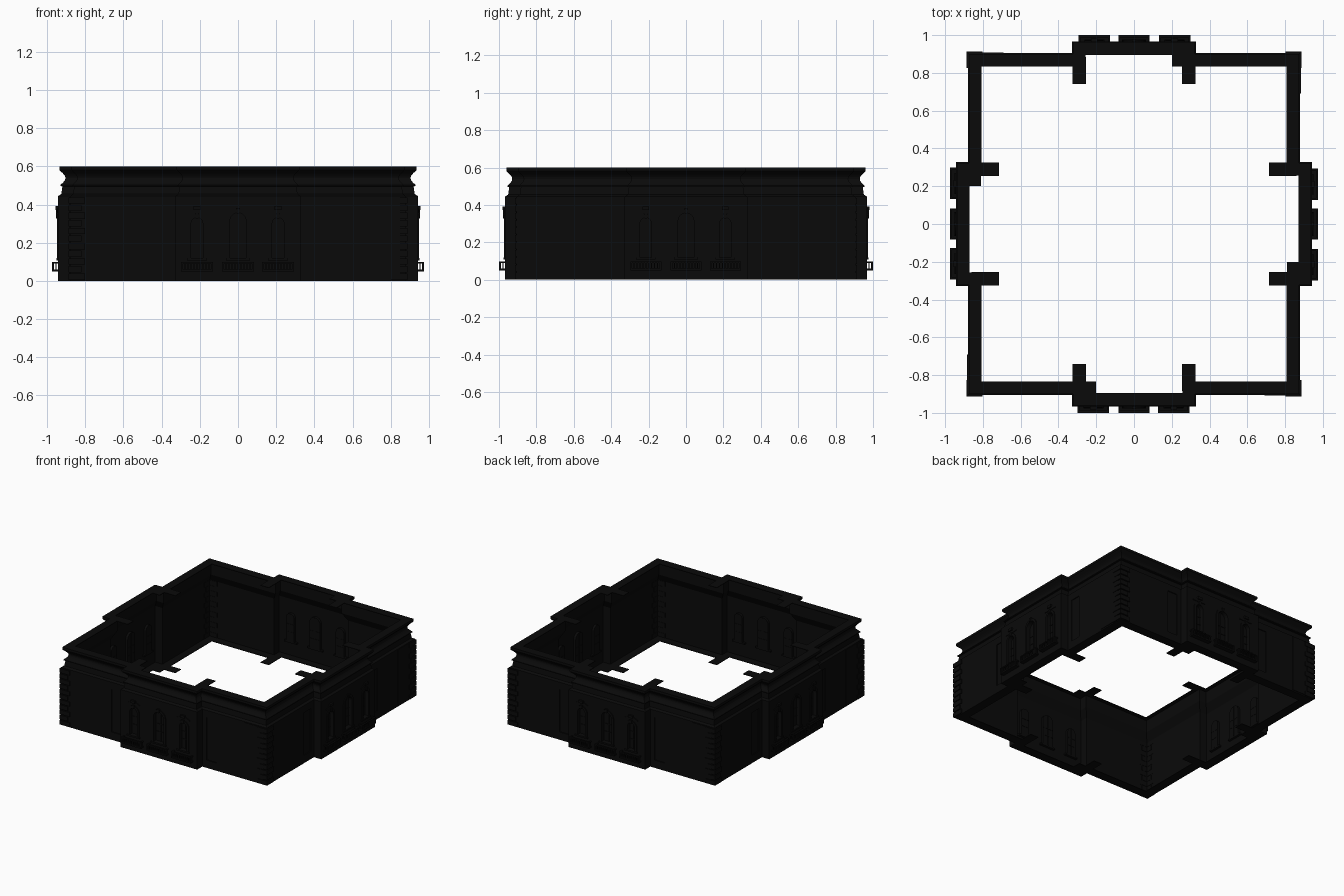
import bpy, bmesh, math
from mathutils import Matrix, Vector

if "Cube" in bpy.data.objects:
    bpy.data.objects.remove(bpy.data.objects["Cube"])

HALF_W, HALF_D, TOP = 0.88, 0.905, 0.6
BAY_W, BAY_OUT = 0.328, 0.062
WINDOWS = [(-0.215, 0.031, 0.30), (0.0, 0.042, 0.315), (0.21, 0.031, 0.30)]

mat = bpy.data.materials.new("dark_stone")
mat.diffuse_color = (0.003, 0.003, 0.003, 1)
mat.use_nodes = True
mat.node_tree.nodes["Principled BSDF"].inputs["Base Color"].default_value = mat.diffuse_color


def side(k):
    """Facade k: (distance of wall face, half length, placement of local x/out/z)."""
    d, l = (HALF_D, HALF_W) if k % 2 == 0 else (HALF_W, HALF_D)
    return d, l, Matrix.Rotation(k * math.pi / 2, 4, 'Z')


def put(m, x, out, z):
    return m @ Vector((x, -out, z))


def finish(bm, name):
    bmesh.ops.recalc_face_normals(bm, faces=bm.faces)
    me = bpy.data.meshes.new(name)
    bm.to_mesh(me)
    bm.free()
    me.materials.append(mat)
    ob = bpy.data.objects.new(name, me)
    bpy.context.collection.objects.link(ob)
    return ob


def prism(bm, m, outline, o0, o1):
    """Extrude an (x, z) outline from o0 to o1 along the facade's outward axis."""
    a = [bm.verts.new(put(m, x, o0, z)) for x, z in outline]
    b = [bm.verts.new(put(m, x, o1, z)) for x, z in outline]
    bm.faces.new(a)
    bm.faces.new(b[::-1])
    n = len(a)
    for i in range(n):
        bm.faces.new((a[i], b[i], b[(i + 1) % n], a[(i + 1) % n]))


def box(bm, m, x0, x1, o0, o1, z0, z1):
    prism(bm, m, [(x0, z0), (x1, z0), (x1, z1), (x0, z1)], o0, o1)


def arc(cx, r, z, n=10):
    return [(cx + r * math.cos(math.pi * i / n), z + r * math.sin(math.pi * i / n))
            for i in range(n + 1)]


def arch(cx, r, z0, z1):
    return [(cx - r, z0), (cx + r, z0)] + arc(cx, r, z1)


# Thin facade walls with cornice, floor ledge and top ledge: one profile swept round the plan
def ring(bm, o, z):
    vs = []
    for k in range(4):
        d, l, m = side(k)
        b = BAY_W + o
        for x, out in ((-l - o, d + o), (-b, d + o), (-b, d + BAY_OUT + o),
                       (b, d + BAY_OUT + o), (b, d + o)):
            vs.append(bm.verts.new(put(m, x, out, z)))
    return vs


cove = [(-0.012 - 0.026 * math.sin(math.pi * i / 8), 0.503 + 0.072 * i / 8) for i in range(9)]
profile = [(-0.072, 0), (0, 0), (0, 0.445), (-0.016, 0.455), (-0.022, 0.495), (-0.012, 0.497)] \
    + cove + [(-0.006, 0.582), (-0.006, TOP), (-0.072, TOP), (-0.072, TOP - 0.005),
              (-0.045, TOP - 0.006), (-0.045, 0.5), (-0.012, 0.44), (-0.012, 0.005), (-0.072, 0.005)]
bm = bmesh.new()
rings = [ring(bm, o, z) for o, z in profile]
for a, b in zip(rings, rings[1:] + rings[:1]):
    for i in range(len(a)):
        j = (i + 1) % len(a)
        bm.faces.new((a[i], a[j], b[j], b[i]))
walls = finish(bm, "walls_and_cornice")

# Openings: arched windows and shallow wall panels
bm = bmesh.new()
for k in range(4):
    d, l, m = side(k)
    for x, r, spring in WINDOWS:
        prism(bm, m, arch(x, r + 0.002, 0.12, spring), d + 0.02, d + 0.1)
    for s in (-1, 1):
        xs = sorted((s * 0.365, s * 0.45))
        box(bm, m, *xs, d - 0.007, d + 0.03, 0.06, 0.39)
cutter = finish(bm, "opening_cutter")
cutter.hide_render = True
mod = walls.modifiers.new("openings", 'BOOLEAN')
mod.operation, mod.solver, mod.object = 'DIFFERENCE', 'EXACT', cutter
bpy.context.view_layer.objects.active = walls
walls.select_set(True)
bpy.ops.object.modifier_apply(modifier="openings")
bpy.data.objects.remove(cutter)

# Window panes with glazing bars
bm = bmesh.new()
for k in range(4):
    d, l, m = side(k)
    for x, r, spring in WINDOWS:
        prism(bm, m, arch(x, r + 0.003, 0.117, spring), d + 0.032, d + 0.036)
        box(bm, m, x - 0.003, x + 0.003, d + 0.03, d + 0.04, 0.12, spring + r)
        for z in (0.19, 0.25):
            box(bm, m, x - r, x + r, d + 0.03, d + 0.04, z, z + 0.005)
finish(bm, "window_panes")

# Window surrounds: deep arched reveals and trim, keystones, hoods over the side windows
bm = bmesh.new()
for k in range(4):
    d, l, m = side(k)
    face = d + BAY_OUT
    for x, r, spring in WINDOWS:
        for w, o0, o1 in ((r + 0.004, d + 0.032, face + 0.003), (r + 0.018, face - 0.005, face + 0.006)):
            outer = [(x + w, 0.11)] + arc(x, w, spring) + [(x - w, 0.11)]
            inner = [(x + r, 0.11)] + arc(x, r, spring) + [(x - r, 0.11)]
            for i in range(len(outer) - 1):
                prism(bm, m, [outer[i], outer[i + 1], inner[i + 1], inner[i]], o0, o1)
        w = r + 0.022
        box(bm, m, x - w, x + w, d + 0.032, face + 0.01, 0.108, 0.12)
        z = spring + r
        prism(bm, m, [(x - 0.007, z - 0.003), (x + 0.007, z - 0.003),
                      (x + 0.011, z + 0.025), (x - 0.011, z + 0.025)], face - 0.005, face + 0.012)
        if x:
            prism(bm, m, [(x - 0.055, 0.355), (x + 0.055, 0.355), (x + 0.055, 0.363),
                          (x, 0.39), (x - 0.055, 0.363)], face - 0.005, face + 0.005)
            box(bm, m, x - 0.018, x + 0.018, face - 0.005, face + 0.014, 0.372, 0.392)
finish(bm, "window_surrounds")

# Balconies: slab, rails, balusters, end posts
bm = bmesh.new()
for k in range(4):
    d, l, m = side(k)
    f, e = d + BAY_OUT, d + 0.095
    for x, r, spring in WINDOWS:
        x0, x1 = x - 0.083, x + 0.083
        box(bm, m, x0, x1, f - 0.005, e, 0.05, 0.06)
        box(bm, m, x0, x1, e - 0.012, e, 0.09, 0.098)
        for xe in (x0, x1 - 0.01):
            box(bm, m, xe, xe + 0.01, f - 0.005, e, 0.09, 0.098)
            box(bm, m, xe, xe + 0.01, e - 0.011, e - 0.001, 0.06, 0.09)
            box(bm, m, xe + 0.002, xe + 0.008, f + 0.008, f + 0.014, 0.06, 0.09)
        for i in range(1, 10):
            c = x0 + 0.005 + i * 0.0156
            box(bm, m, c - 0.003, c + 0.003, e - 0.009, e - 0.003, 0.06, 0.09)
finish(bm, "balconies")

# Ledge tabs beside each bay, at floor and top, plus the overlapping ledge end
bm = bmesh.new()
for k in range(4):
    d, l, m = side(k)
    for z in (0, TOP - 0.005):
        for s in (-1, 1):
            xs = sorted((s * 0.255, s * 0.325))
            box(bm, m, xs[0], xs[1], d - 0.165, d - 0.02, z, z + 0.005)
        box(bm, m, -0.26, -0.2, d - 0.07, d - 0.002, z, z + 0.005)
finish(bm, "ledge_tabs")

# Slightly raised wall strips next to the corners
bm = bmesh.new()
for k in range(4):
    d, l, m = side(k)
    box(bm, m, 0.69, l - 0.03, d - 0.005, d + 0.004, 0.01, 0.44)
finish(bm, "corner_wall_strips")

# Corner quoins: L-shaped courses in alternating lengths
bm = bmesh.new()
for k in range(4):
    d, l, m = side(k)
    for i in range(11):
        n = 0.078 if i % 2 == 0 else 0.06
        z = 0.005 + i * 0.04
        box(bm, m, l - n, l + 0.008, d - 0.014, d + 0.008, z, z + 0.033)
        box(bm, m, l - 0.014, l + 0.008, d - n, d - 0.014, z, z + 0.033)
finish(bm, "corner_quoins")
